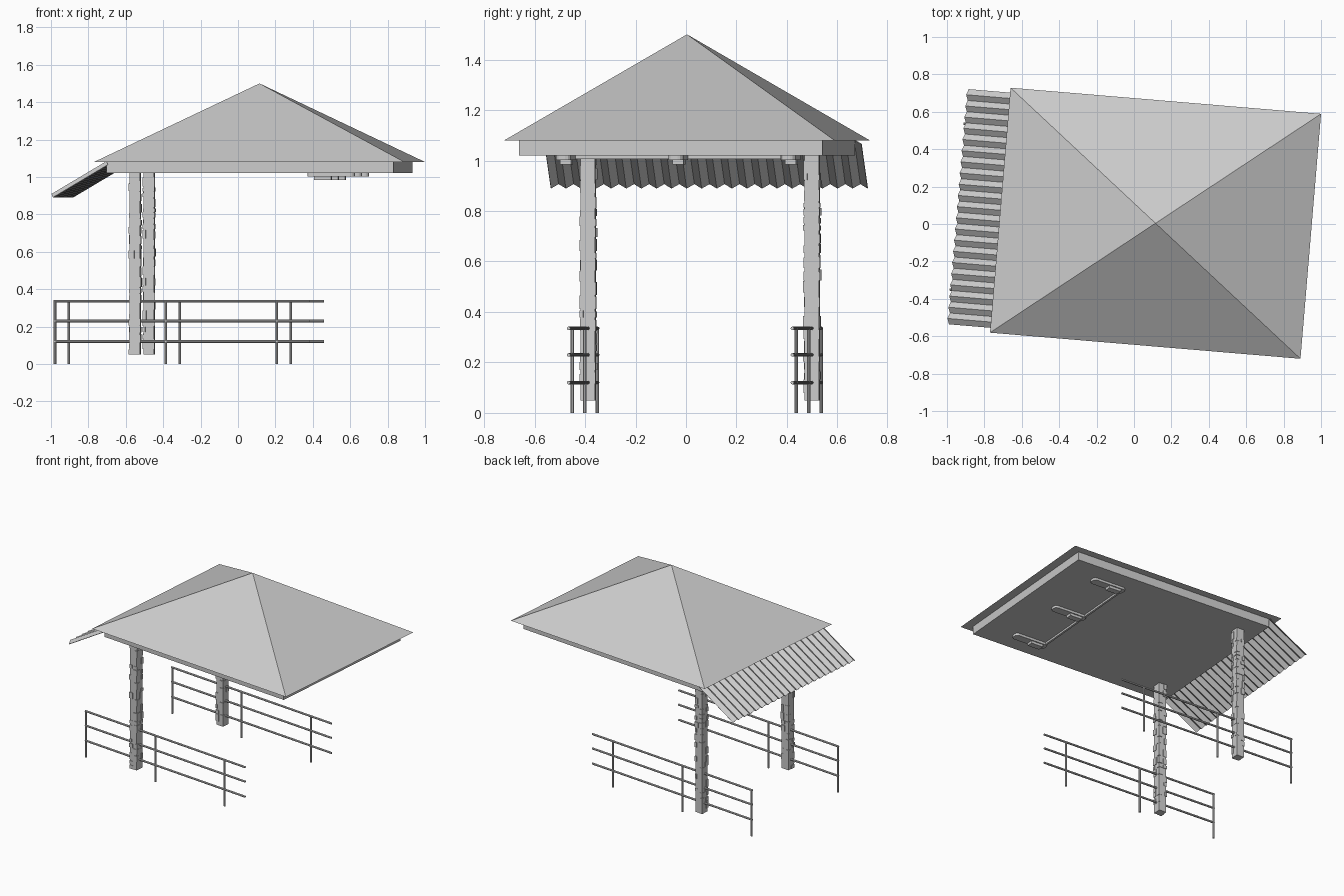
import bpy, bmesh, math, random
from mathutils import Matrix, Vector

if "Cube" in bpy.data.objects:
    bpy.data.objects.remove(bpy.data.objects["Cube"])

random.seed(4)
# Everything is laid out square, then turned slightly about z
PLACE = Matrix.Translation((0.115, 0.004, 0)) @ Matrix.Rotation(math.radians(-4.8), 4, 'Z')


def finish(name, bm, smooth=False):
    bmesh.ops.transform(bm, matrix=PLACE, verts=bm.verts)
    me = bpy.data.meshes.new(name)
    bm.to_mesh(me)
    bm.free()
    ob = bpy.data.objects.new(name, me)
    bpy.context.collection.objects.link(ob)
    if smooth:
        bpy.ops.object.select_all(action='DESELECT')
        ob.select_set(True)
        bpy.context.view_layer.objects.active = ob
        bpy.ops.object.shade_smooth_by_angle()
    return ob


def box(bm, x0, x1, y0, y1, z0, z1):
    m = Matrix.Translation(((x0 + x1) / 2, (y0 + y1) / 2, (z0 + z1) / 2))
    m = m @ Matrix.Diagonal((x1 - x0, y1 - y0, z1 - z0, 1))
    return bmesh.ops.create_cube(bm, size=1, matrix=m)['verts']


def rod(bm, a, b, r, sides=10):
    a, b = Vector(a), Vector(b)
    d = b - a
    m = Matrix.Translation((a + b) / 2) @ d.to_track_quat('Z', 'Y').to_matrix().to_4x4()
    bmesh.ops.create_cone(bm, cap_ends=True, segments=sides, radius1=r, radius2=r,
                          depth=d.length, matrix=m)


# Pyramid roof
bm = bmesh.new()
base = [bm.verts.new((x, y, 1.08)) for x, y in
        ((-.833, -.657), (.833, -.657), (.833, .657), (-.833, .657))]
apex = bm.verts.new((0, 0, 1.5))
bm.faces.new(base[::-1])
for i in range(4):
    bm.faces.new((base[i], base[(i + 1) % 4], apex))
finish("roof", bm)

# Fascia and ceiling slab
bm = bmesh.new()
box(bm, -.77, .77, -.603, .603, 1.02, 1.08)
finish("ceiling_slab", bm)

# Corrugated awning on the left side
bm = bmesh.new()
ribs, half = 21, .63
top, low = [], []
for i in range(ribs * 2 + 1):
    y = -half + i * half / ribs
    h = .011 if i % 2 else -.011
    top.append(bm.verts.new((-.765 - h * .5, y, 1.074 + h * .8)))
    low.append(bm.verts.new((-1.06 - h * .5, y, .899 + h * .8)))
for i in range(ribs * 2):
    bm.faces.new((top[i], low[i], low[i + 1], top[i + 1]))
bmesh.ops.recalc_face_normals(bm, faces=bm.faces)
awning = finish("awning", bm)
mod = awning.modifiers.new("thickness", 'SOLIDIFY')
mod.thickness = .003
mod.offset = 0

# Rough stone columns: plain core with uneven facing blocks
for label, cy in (("front", -.445), ("back", .445)):
    bm = bmesh.new()
    cx, c = -.63, .0285
    box(bm, cx - c, cx + c, cy - c, cy + c, .05, 1.02)
    z = .05
    while z < 1.0:
        h = min(random.uniform(.025, .06), 1.02 - z)
        for sx in (-1, 1):
            for sy in (-1, 1):
                if random.random() < .6:
                    e = c + random.uniform(.002, .005)
                    ix, iy = random.uniform(0, .018), random.uniform(0, .018)
                    xs = sorted((cx + sx * ix, cx + sx * e))
                    ys = sorted((cy + sy * iy, cy + sy * e))
                    box(bm, *xs, *ys, z, z + h * random.uniform(.65, 1))
        z += h
    finish(label + "_column", bm)

# Handrails: three posts and three bars each side
for label, y in (("front", -.445), ("back", .445)):
    bm = bmesh.new()
    for x in (-1.06, -.465, .13):
        rod(bm, (x, y, 0), (x, y, .335), .007)
    for z in (.12, .23, .335):
        rod(bm, (-1.067, y, z), (.308, y, z), .007)
    finish(label + "_railing", bm, True)

# Ceiling lamps joined by a conduit
for i, y in enumerate((-.447, 0, .447)):
    bm = bmesh.new()
    box(bm, .295, .55, y - .03, y + .03, 1.003, 1.021)
    verts = [e for e in bm.edges if abs(e.verts[0].co.z - e.verts[1].co.z) > .01]
    bmesh.ops.bevel(bm, geom=verts, offset=.022, segments=3, affect='EDGES', profile=.5)
    box(bm, .333, .424, y - .022, y + .022, .985, 1.004)
    finish("ceiling_lamp_%d" % (i + 1), bm)
bm = bmesh.new()
box(bm, .303, .317, -.447, .447, 1.006, 1.021)
finish("lamp_conduit", bm)
